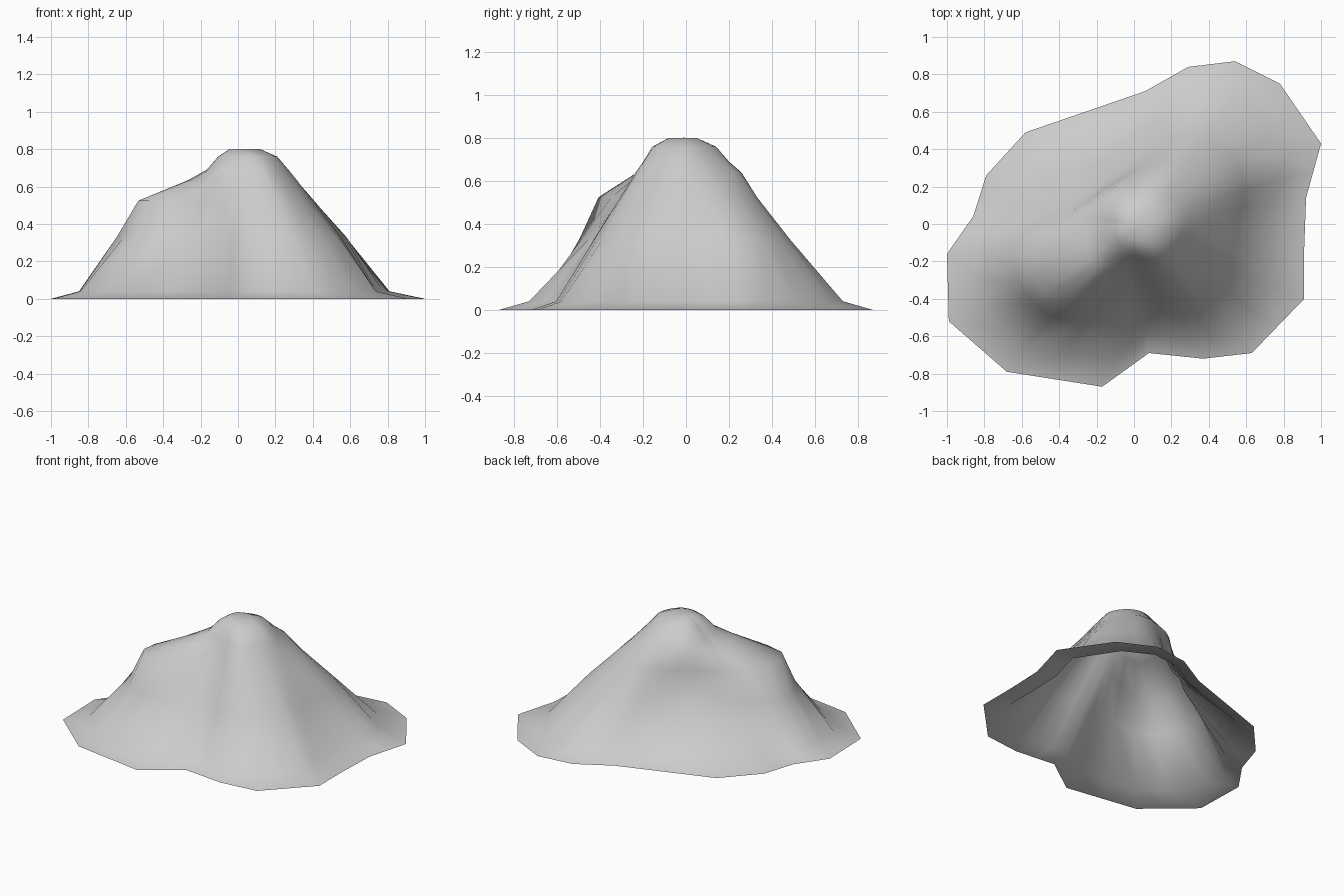
import bpy
import bmesh
from math import atan2, cos, sin, degrees, radians

cube = bpy.data.objects.get("Cube")
if cube:
    bpy.data.objects.remove(cube, do_unlink=True)

# Irregular foot of the hill, counter-clockwise
foot = [(1, .43), (.78, .75), (.54, .87), (.29, .84), (.06, .71), (-.26, .6),
        (-.58, .49), (-.79, .26), (-.86, .04), (-1, -.16), (-.99, -.52),
        (-.68, -.79), (-.17, -.87), (.08, -.69), (.37, -.72), (.63, -.69),
        (.91, -.4), (.91, -.13), (.92, .14)]

# Height contours: height, then {bearing in degrees: radius}.
# The back left has a steep scarp above a long gentle slope.
contours = [
    (.33, {0: .55, 15: .6, 30: .65, 58: .57, 90: .31, 116: .27, 158: .32,
           175: .43, 188: .64, 200: .69, 225: .69, 250: .49, 275: .41,
           310: .52, 335: .57}),
    (.525, {0: .4, 30: .44, 58: .39, 90: .27, 116: .24, 146: .25, 175: .36,
            188: .46, 205: .6, 222: .61, 235: .48, 250: .31, 275: .28,
            310: .38, 335: .39}),
    (.64, {0: .31, 54: .31, 90: .23, 125: .22, 180: .24, 205: .28, 225: .32,
           250: .21, 275: .22, 310: .29}),
    (.69, {0: .27, 54: .24, 90: .18, 125: .18, 180: .16, 225: .2, 275: .18,
           310: .25}),
    (.76, {0: .21, 60: .16, 90: .13, 180: .1, 225: .13, 270: .14, 315: .2}),
    (.8, {0: .12, 60: .06, 90: .04, 180: .04, 225: .06, 270: .08, 315: .1}),
]


def radius_at(contour, bearing):
    """Blend the two known radii on either side of a bearing."""
    keys = sorted(contour)
    keys.append(keys[0] + 360)
    for low, high in zip(keys, keys[1:]):
        if low <= bearing <= high:
            t = (bearing - low) / (high - low)
            return contour[low] * (1 - t) + contour[high % 360] * t


def contour_ring(bearings, height, contour):
    ring = []
    for bearing in bearings:
        r = radius_at(contour, bearing)
        a = radians(bearing)
        ring.append((r * cos(a), r * sin(a), height))
    return ring


def apron_point(x, y):
    """Inner edge of the thin apron, a little tighter on the left flank."""
    return (x * (.81 if x > 0 else .85), y * .84, .04)


# Bearings follow the foot, with one midpoint per side for smoother slopes
outline = []
for (ax, ay), (bx, by) in zip(foot, foot[1:] + foot[:1]):
    outline += [(ax, ay), ((ax + bx) / 2, (ay + by) / 2)]
bearings = [degrees(atan2(y, x)) % 360 for x, y in outline]

# Thin apron, then the contours up to the summit
rings = [[(x, y, 0) for x, y in outline],
         [apron_point(x, y) for x, y in outline]]
rings += [contour_ring(bearings, h, c) for h, c in contours]

bm = bmesh.new()
loops = [[bm.verts.new(p) for p in ring] for ring in rings]
count = len(outline)
for lower, upper in zip(loops, loops[1:]):
    for i in range(count):
        j = (i + 1) % count
        bm.faces.new((lower[i], lower[j], upper[j], upper[i]))

# Rounded summit cap, open underside
summit = bm.verts.new((.03, -.01, .802))
for i in range(count):
    bm.faces.new((loops[-1][i], loops[-1][(i + 1) % count], summit))
for face in bm.faces:
    face.smooth = True

mesh = bpy.data.meshes.new("hill")
bm.to_mesh(mesh)
bm.free()
hill = bpy.data.objects.new("hill", mesh)
bpy.context.collection.objects.link(hill)

# Plain grey stone
grey = (.6, .6, .6, 1)
stone = bpy.data.materials.new("grey_stone")
stone.use_nodes = True
stone.diffuse_color = grey
stone.node_tree.nodes["Principled BSDF"].inputs["Base Color"].default_value = grey
mesh.materials.append(stone)
